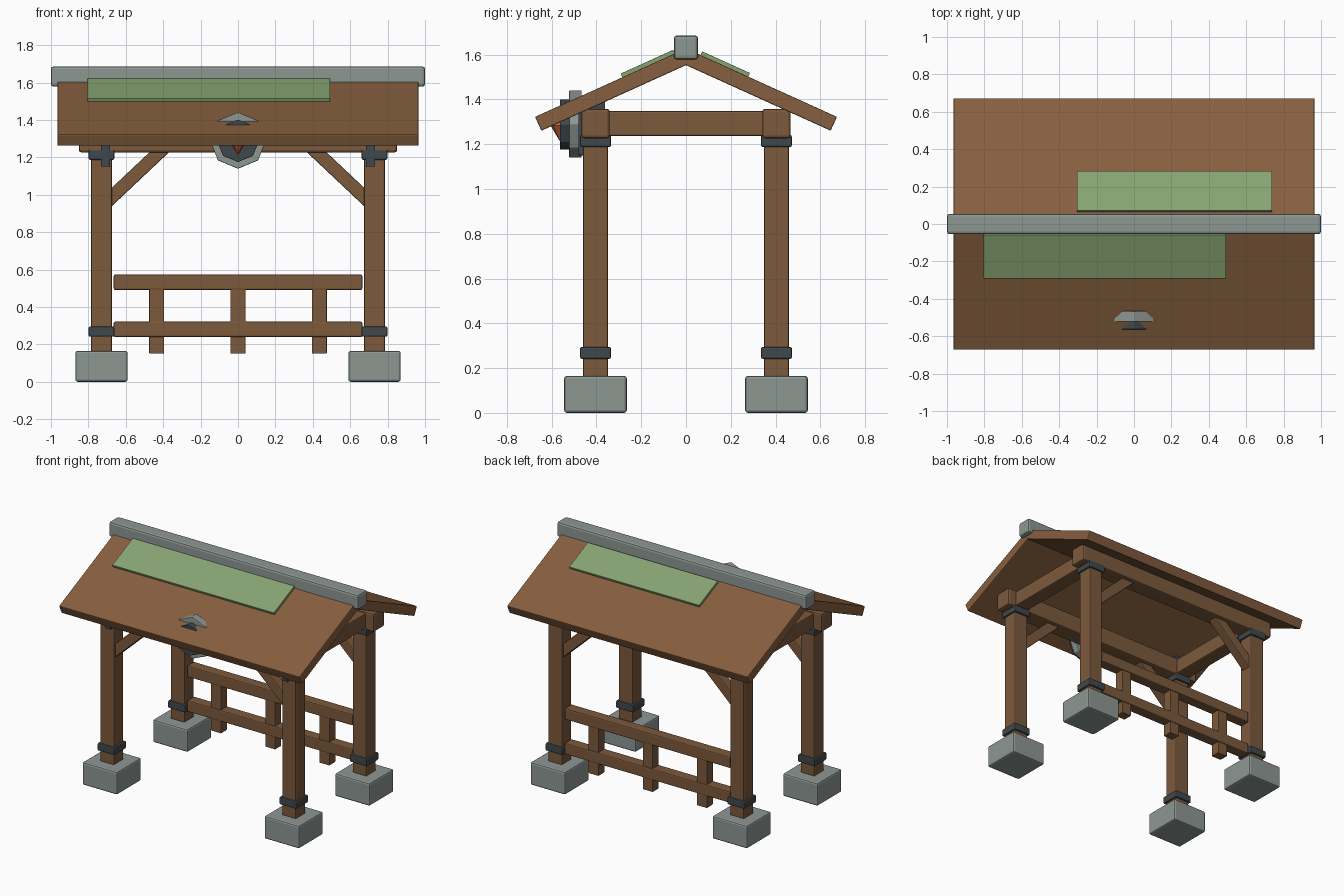
import bpy, bmesh
from math import radians, sin, cos, pi, atan2, hypot
from mathutils import Matrix

if "Cube" in bpy.data.objects:
    bpy.data.objects.remove(bpy.data.objects["Cube"])


def material(name, rgb):
    m = bpy.data.materials.new(name)
    m.diffuse_color = (*rgb, 1)
    m.use_nodes = True
    m.node_tree.nodes["Principled BSDF"].inputs["Base Color"].default_value = m.diffuse_color
    return m


WOOD = material("wood", (0.20, 0.10, 0.045))
ROOF = material("roof_wood", (0.24, 0.115, 0.05))
STONE = material("stone", (0.27, 0.31, 0.29))
IRON = material("iron", (0.05, 0.065, 0.072))
MOSS = material("moss", (0.24, 0.37, 0.17))
EMBER = material("ember", (0.50, 0.12, 0.04))


def finish(name, bm, mat, bevel=0.0):
    if bevel:
        bmesh.ops.bevel(bm, geom=bm.edges[:], offset=bevel, segments=2,
                        profile=0.5, affect='EDGES')
    me = bpy.data.meshes.new(name)
    bm.to_mesh(me)
    bm.free()
    me.materials.append(mat)
    ob = bpy.data.objects.new(name, me)
    bpy.context.collection.objects.link(ob)
    return ob


def box(name, center, size, mat, bevel=0.008, rot=(0, 'X')):
    bm = bmesh.new()
    bmesh.ops.create_cube(bm, size=1, matrix=Matrix.Diagonal((*size, 1)))
    ob = finish(name, bm, mat, bevel)
    ob.location = center
    ob.rotation_euler = Matrix.Rotation(rot[0], 3, rot[1]).to_euler()
    return ob


def disc(name, y0, y1, z, radius, mat, bevel=0.0):
    # octagonal plate facing the front, one corner pointing down
    bm = bmesh.new()
    bmesh.ops.create_cone(bm, cap_ends=True, segments=8, radius1=radius,
                          radius2=radius, depth=y1 - y0,
                          matrix=Matrix.Rotation(pi / 2, 4, 'X'))
    ob = finish(name, bm, mat, bevel)
    ob.location = (0, (y0 + y1) / 2, z)
    return ob


# posts, footings, iron bands and knee braces
PX, PY = 0.73, 0.404
for sy, side in ((-1, "front"), (1, "back")):
    for sx, hand in ((-1, "left"), (1, "right")):
        tag = f"{side}_{hand}"
        x, y = sx * PX, sy * PY
        box(f"{tag}_footing", (x, y, 0.0825), (0.28, 0.28, 0.165), STONE, 0.012)
        box(f"{tag}_post", (x, y, 0.705), (0.112, 0.112, 1.09), WOOD)
        box(f"{tag}_lower_band", (x, y, 0.268), (0.138, 0.138, 0.054), IRON)
        box(f"{tag}_upper_band", (x, y, 1.214), (0.138, 0.138, 0.054), IRON)
        # the brace rises from the post towards the middle of the beam
        box(f"{tag}_brace", (sx * 0.543, y, 1.112), (0.46, 0.07, 0.072), WOOD,
            0.006, (sx * radians(43.3), 'Y'))
    # long beam under the eave
    box(f"{side}_beam", (0, y, 1.292), (1.70, 0.126, 0.132), WOOD, 0.012)

# cross beams and front straps
for sx, hand in ((-1, "left"), (1, "right")):
    box(f"{hand}_cross_beam", (sx * PX, 0, 1.292), (0.11, 0.80, 0.112), WOOD)
    box(f"{hand}_strap", (sx * 0.709, -0.421, 1.28), (0.049, 0.12, 0.26), IRON, 0.004)

# back railing
for name, z in (("top_rail", 0.532), ("lower_rail", 0.28)):
    box(name, (0, PY, z), (1.33, 0.08, 0.082), WOOD)
for i, x in enumerate((-0.435, 0, 0.435)):
    box(f"baluster_{i + 1}", (x, PY, 0.335), (0.08, 0.07, 0.37), WOOD, 0.004)

# roof slopes with moss panels, given by their upper surface in the y-z plane
EAVE, TOP = (0.674, 1.322), (-0.03, 1.641)
ANG = atan2(TOP[1] - EAVE[1], EAVE[0] - TOP[0])


def slope(name, sy, x0, x1, r0, r1, low, high, mat, bevel):
    # r0..r1: horizontal distance from ridge; low..high: height off the roof surface
    r, h = (r0 + r1) / 2, (low + high) / 2
    z = EAVE[1] + (EAVE[0] - r) * sin(ANG) / cos(ANG)
    box(name, ((x0 + x1) / 2, sy * (r + h * sin(ANG)), z + h * cos(ANG)),
        (x1 - x0, (r1 - r0) / cos(ANG), high - low), mat, bevel, (-sy * ANG, 'X'))


for sy, side in ((-1, "front"), (1, "back")):
    slope(f"{side}_roof", sy, -0.965, 0.965, TOP[0], EAVE[0], -0.068, 0, ROOF, 0.005)
slope("front_moss", -1, -0.805, 0.492, 0.05, 0.284, -0.004, 0.018, MOSS, 0.002)
slope("back_moss", 1, -0.305, 0.738, 0.065, 0.278, -0.004, 0.018, MOSS, 0.002)
box("ridge_cap", (0, 0, 1.632), (2.0, 0.108, 0.108), STONE, 0.014)

# front emblem: stone plate, iron plate and ember gem
disc("emblem_plate", -0.522, -0.466, 1.29, 0.151, STONE, 0.004)
disc("emblem_inset", -0.563, -0.515, 1.288, 0.113, IRON, 0.003)
bm = bmesh.new()
for s in (-1, 1):
    bmesh.ops.create_cone(bm, cap_ends=False, segments=8, radius1=0.042, radius2=0,
                          depth=0.07, matrix=Matrix.Diagonal((1, 1, s, 1))
                          @ Matrix.Translation((0, 0, 0.035)))
bmesh.ops.remove_doubles(bm, verts=bm.verts[:], dist=0.0005)
bmesh.ops.recalc_face_normals(bm, faces=bm.faces[:])
gem = finish("ember_gem", bm, EMBER)
gem.location = (0, -0.563, 1.283)
